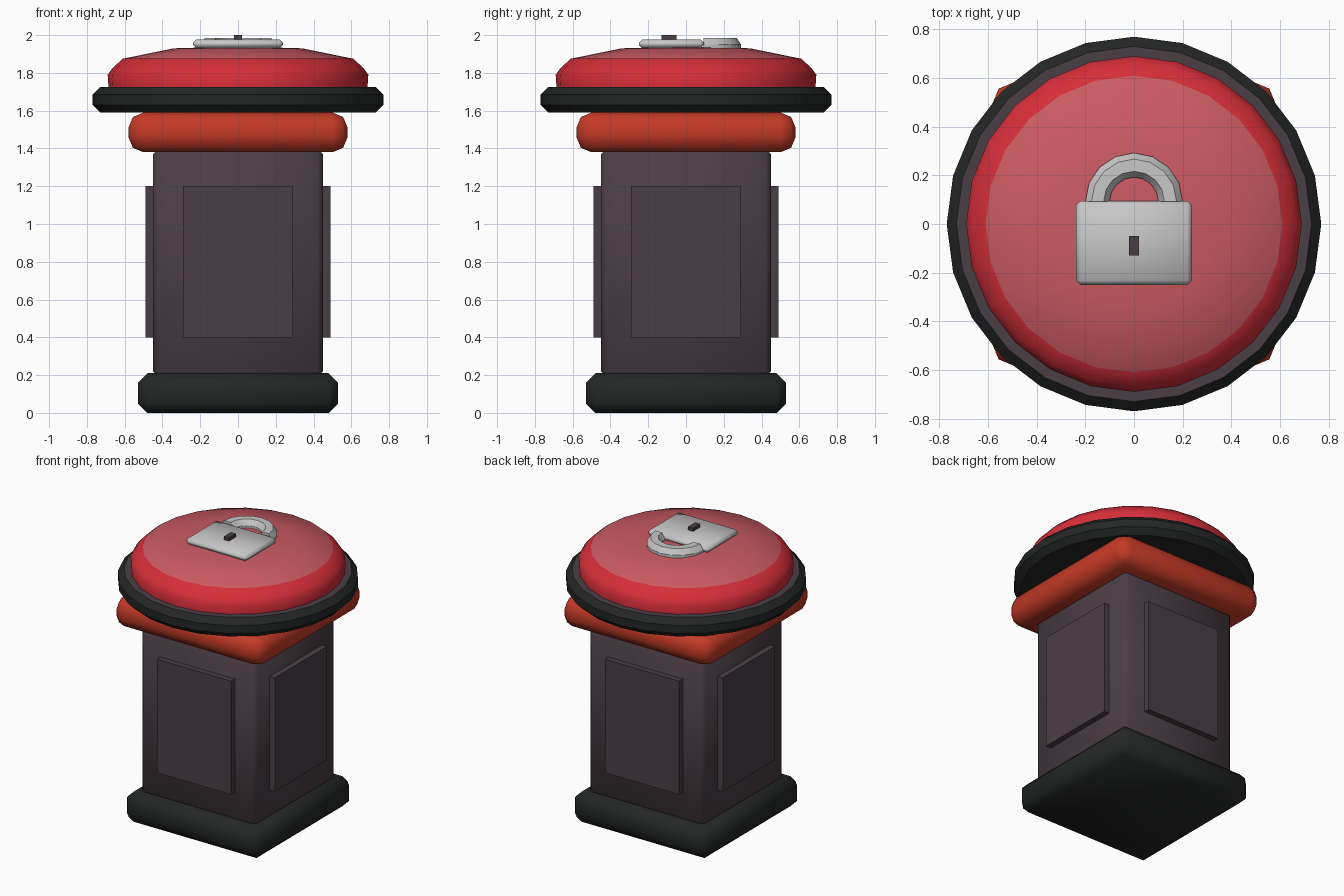
import bpy, bmesh, math

if "Cube" in bpy.data.objects:
    bpy.data.objects.remove(bpy.data.objects["Cube"])


def mat(name, hexa):
    m = bpy.data.materials.new(name)
    lin = [(((int(hexa[i:i + 2], 16) / 255) + 0.055) / 1.055) ** 2.4 for i in (0, 2, 4)]
    m.diffuse_color = (*lin, 1)
    m.use_nodes = True
    m.node_tree.nodes["Principled BSDF"].inputs["Base Color"].default_value = m.diffuse_color
    return m


BLACK = mat("black", "242626")
BROWN = mat("dark plum", "4A3E45")
ORANGE = mat("orange red", "C43A26")
RED = mat("red", "D62E39")
PINK = mat("pale red", "CB5B63")
GREY = mat("light grey", "C8C8C8")


def finish(name, bm, mats, angle):
    bmesh.ops.recalc_face_normals(bm, faces=bm.faces)
    me = bpy.data.meshes.new(name)
    bm.to_mesh(me)
    bm.free()
    for m in mats:
        me.materials.append(m)
    ob = bpy.data.objects.new(name, me)
    bpy.context.collection.objects.link(ob)
    bpy.ops.object.select_all(action='DESELECT')
    ob.select_set(True)
    bpy.context.view_layer.objects.active = ob
    if angle:
        bpy.ops.object.shade_smooth_by_angle(angle=math.radians(angle))
    return ob


def box(name, lo, hi, m, bevel=0, segs=1):
    bm = bmesh.new()
    bmesh.ops.create_cube(bm, size=1)
    for v in bm.verts:
        v.co = [(a + b) / 2 + c * (b - a) for a, b, c in zip(lo, hi, v.co)]
    if bevel:
        bmesh.ops.bevel(bm, geom=bm.edges[:], offset=bevel, segments=segs,
                        profile=0.5, affect='EDGES')
    return finish(name, bm, [m], 60 if bevel else 0)


def sweep(profile, n, arc, close_profile):
    """Revolve (radius, z) points about z in n steps over the given arc."""
    bm = bmesh.new()
    full = arc > 6
    rings = []
    for i in range(n if full else n + 1):
        a = arc * i / n
        rings.append([bm.verts.new((r * math.cos(a), r * math.sin(a), z)) for r, z in profile])
    k = len(profile)
    for i in range(n):
        A, B = rings[i], rings[(i + 1) % len(rings)]
        for j in range(k if close_profile else k - 1):
            bm.faces.new((A[j], B[j], B[(j + 1) % k], A[(j + 1) % k]))
    if close_profile and not full:
        bm.faces.new(rings[0])
        bm.faces.new(rings[-1])
    bmesh.ops.remove_doubles(bm, verts=bm.verts, dist=1e-5)
    return bm


# Pedestal
box("base", (-.53, -.53, 0), (.53, .53, .21), BLACK, .05)
box("column", (-.45, -.45, .19), (.45, .45, 1.4), BROWN, .03)
box("collar", (-.58, -.58, 1.38), (.58, .58, 1.59), ORANGE, .08, 2)

# Raised panels on the four sides
for i, side in enumerate(("front", "right", "back", "left")):
    p = box(side + "_panel", (-.29, -.49, .4), (.29, -.44, 1.2), BROWN)
    p.rotation_euler.z = i * math.pi / 2

# Round rim: black with a plum top face
bm = sweep([(0, 1.59), (.73, 1.59), (.77, 1.63), (.77, 1.685), (.73, 1.725), (0, 1.725)],
           24, math.tau, False)
for f in bm.faces:
    f.material_index = int(f.calc_center_median().z > 1.72)
finish("rim", bm, [BLACK, BROWN], 30)

# Domed lid: red sides, paler crown
bm = sweep([(.685, 1.715), (.69, 1.79), (.665, 1.825), (.61, 1.875),
            (.34, 1.93), (0, 1.94)], 24, math.tau, False)
for f in bm.faces:
    f.material_index = int(f.calc_center_median().z > 1.88)
finish("lid", bm, [RED, PINK], 60)

# Padlock lying on the lid
box("lock_body", (-.238, -.25, 1.93), (.238, .095, 1.977), GREY, .018)
box("keyhole", (-.02, -.13, 1.96), (.02, -.05, 2.0), BROWN)
bm = sweep([(.2, 1.93), (.2, 1.95), (.175, 1.986), (.125, 1.986), (.1, 1.95), (.1, 1.93)],
           8, math.pi, True)
finish("lock_shackle", bm, [GREY], 30).location.y = .092
